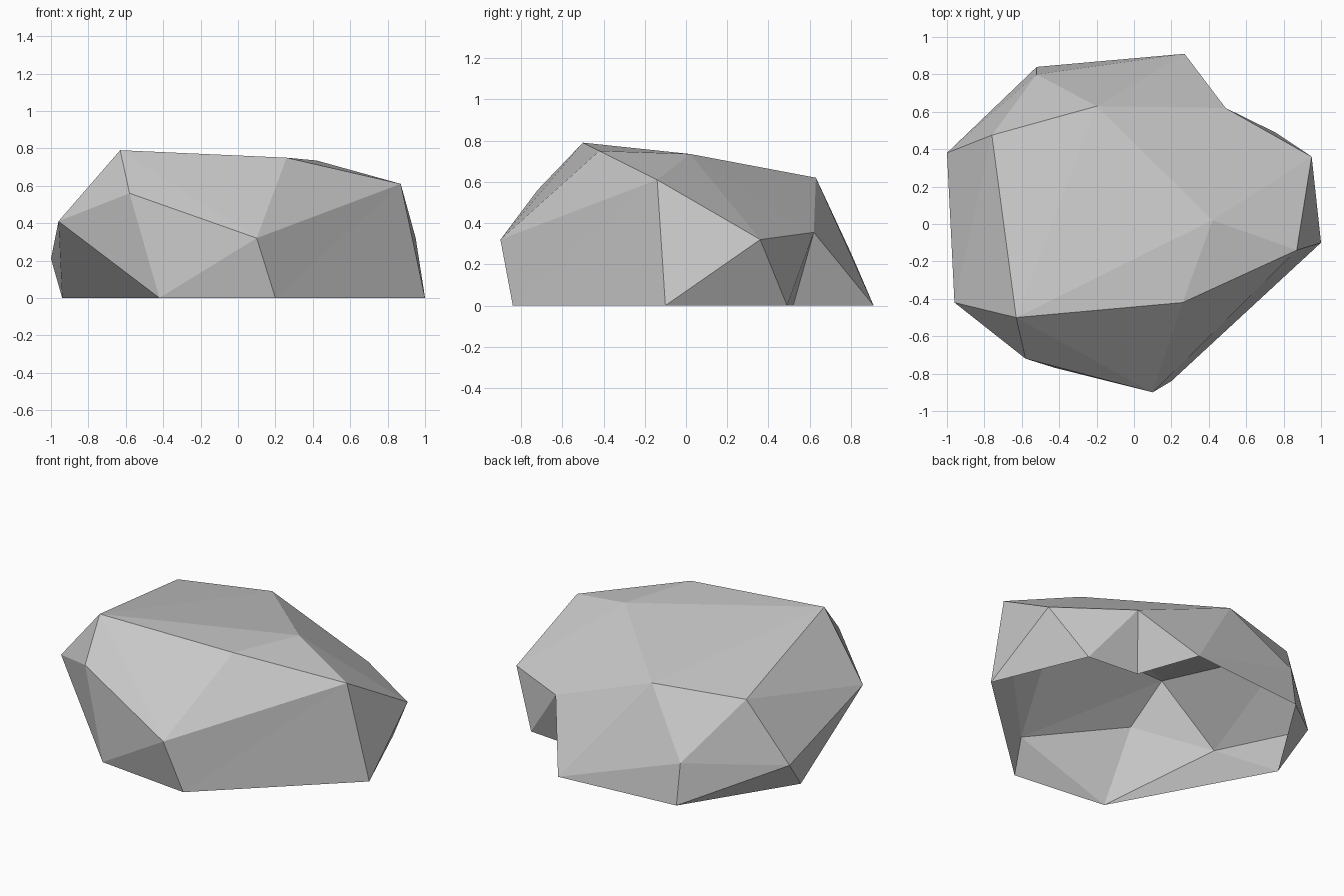
import bpy
import bmesh

old = bpy.data.objects.get("Cube")
if old:
    bpy.data.objects.remove(old, do_unlink=True)

# Stone colour
stone = bpy.data.materials.new("stone_grey")
stone.use_nodes = True
GREY = (0.58, 0.58, 0.58, 1.0)
stone.diffuse_color = GREY
bsdf = stone.node_tree.nodes["Principled BSDF"]
bsdf.inputs["Base Color"].default_value = GREY
bsdf.inputs["Roughness"].default_value = 0.9

bm = bmesh.new()


def ring(points):
    return [bm.verts.new(p) for p in points]


def stitch(lower, upper, steps):
    """Join two closed rings with triangles; each step moves along one ring."""
    i = j = 0
    for step in steps:
        low, up = lower[i % len(lower)], upper[j % len(upper)]
        if step == "l":
            i += 1
            bm.faces.new((low, lower[i % len(lower)], up))
        else:
            j += 1
            bm.faces.new((low, upper[j % len(upper)], up))


# Open ground outline, counter-clockwise from the front
base = ring([(x, y, 0) for x, y in (
    (-0.42, -0.77), (0.20, -0.84), (1.0, -0.10), (0.755, 0.49),
    (0.41, 0.52), (0.27, 0.91), (-0.52, 0.84), (-0.94, 0.18))])

# Uneven shoulder of the boulder
waist = ring((
    (-0.58, -0.72, 0.56), (0.10, -0.90, 0.32), (0.87, -0.14, 0.61),
    (0.95, 0.36, 0.32), (0.49, 0.62, 0.355), (-0.20, 0.63, 0.62),
    (-0.52, 0.80, 0.255), (-1.0, 0.38, 0.21), (-0.96, -0.42, 0.41)))

# Crown corners; the peak is touched twice on the way round
peak, front, middle, back = ring((
    (-0.63, -0.50, 0.79), (0.26, -0.42, 0.75),
    (0.42, 0.02, 0.735), (-0.76, 0.475, 0.605)))

# Facets of the side, the slope and the cap
stitch(base, waist, "ululululluulululu")
stitch(waist, [peak, front, middle, peak, back], "lulull" + "luulllul")
bm.faces.new((peak, front, middle))

mesh = bpy.data.meshes.new("boulder")
bm.to_mesh(mesh)
bm.free()
mesh.materials.append(stone)
boulder = bpy.data.objects.new("boulder", mesh)
bpy.context.collection.objects.link(boulder)
